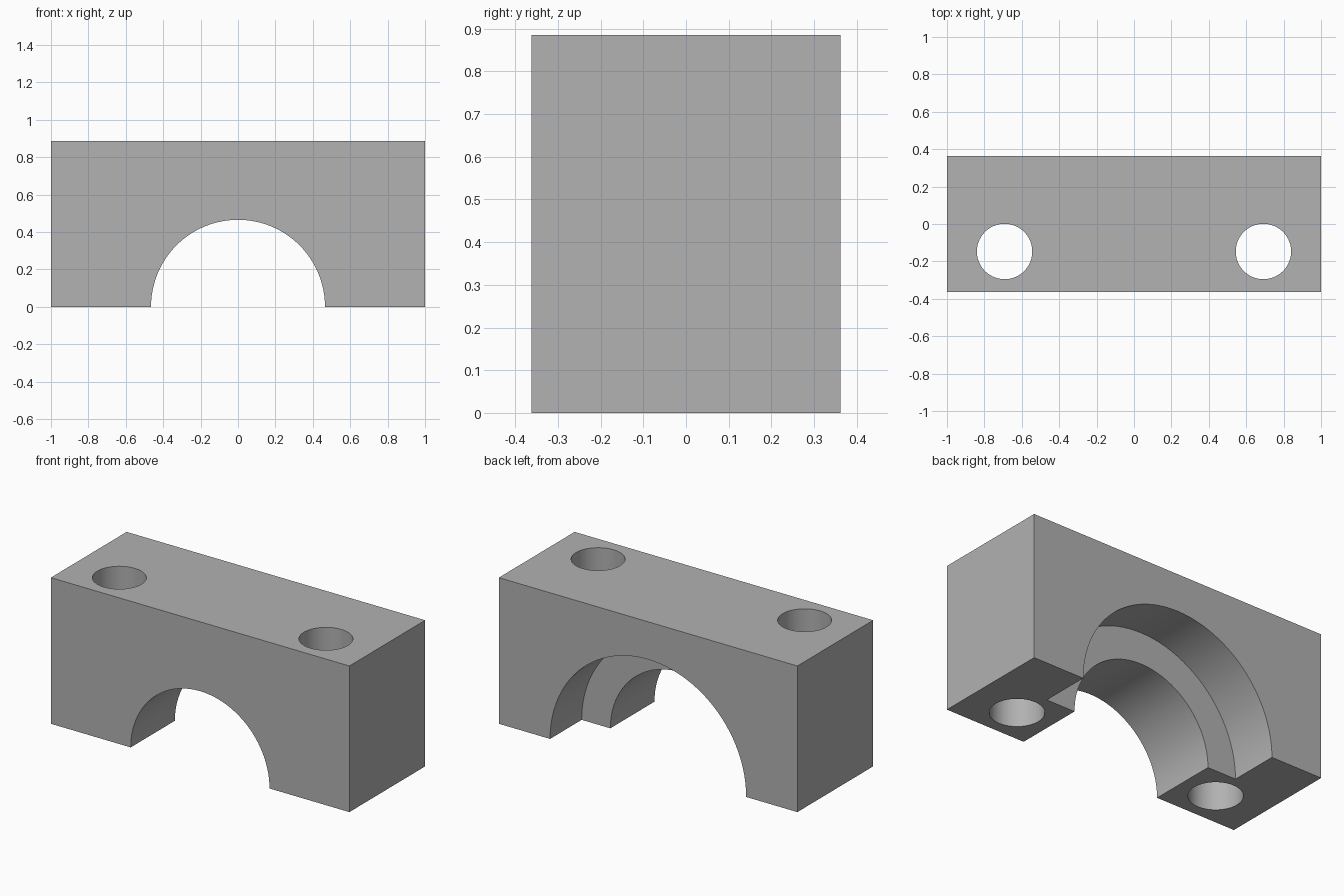
import bpy
import math

cube = bpy.data.objects.get("Cube")
if cube:
    bpy.data.objects.remove(cube, do_unlink=True)

WIDTH, DEPTH, HEIGHT = 2.0, 0.725, 0.885
BACK = DEPTH / 2
STEP_Y = 0.06            # where the wide rear bore meets the narrow front bore

grey = bpy.data.materials.new("plain_grey")
grey.use_nodes = True
colour = (0.445, 0.445, 0.445, 1)
grey.diffuse_color = colour
grey.node_tree.nodes["Principled BSDF"].inputs["Base Color"].default_value = colour


def cutter(name, radius, length, location, tilt=0.0):
    bpy.ops.mesh.primitive_cylinder_add(vertices=96, radius=radius, depth=length,
                                        location=location, rotation=(tilt, 0, 0))
    obj = bpy.context.object
    obj.name = name
    obj.hide_render = True
    obj.data.materials.append(grey)
    return obj


# Solid block
bpy.ops.mesh.primitive_cube_add(size=1, location=(0, 0, HEIGHT / 2))
block = bpy.context.object
block.name = "bearing_cap"
block.scale = (WIDTH, DEPTH, HEIGHT)
bpy.ops.object.transform_apply(location=True, rotation=False, scale=True)
block.data.materials.append(grey)

# Stepped half-round saddle: narrow bore through, wide counterbore at the back
rear_length = BACK + 0.2 - STEP_Y
cutters = [
    cutter("narrow_bore", 0.465, DEPTH + 0.4, (0, 0, 0), math.pi / 2),
    cutter("wide_bore", 0.657, rear_length, (0, STEP_Y + rear_length / 2, 0), math.pi / 2),
]

# Bolt holes
for side, label in ((1, "left"), (-1, "right")):
    cutters.append(cutter(label + "_bolt_hole", 0.148, HEIGHT + 0.4,
                          (side * 0.692, -0.147, HEIGHT / 2)))

# Cut everything from the block, then drop the cutters
bpy.ops.object.select_all(action="DESELECT")
block.select_set(True)
bpy.context.view_layer.objects.active = block
for tool in cutters:
    mod = block.modifiers.new(tool.name, "BOOLEAN")
    mod.operation = "DIFFERENCE"
    mod.solver = "EXACT"
    mod.object = tool
    bpy.ops.object.modifier_apply(modifier=mod.name)
for tool in cutters:
    bpy.data.objects.remove(tool, do_unlink=True)

bpy.ops.object.shade_smooth_by_angle(angle=math.radians(30))
